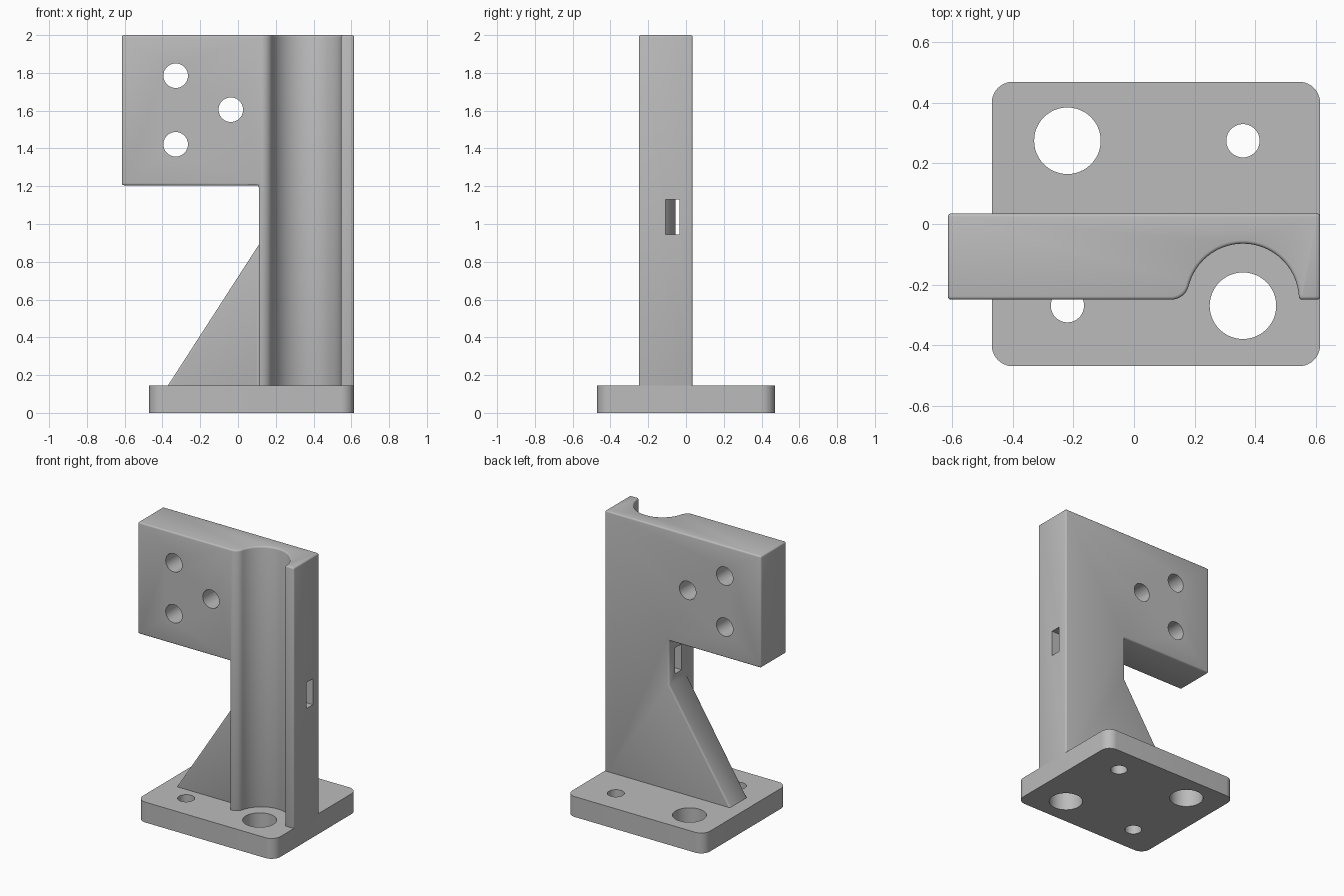
import bpy, bmesh
from math import sin, cos, pi, atan2, asin, sqrt
from mathutils import Vector

if "Cube" in bpy.data.objects:
    bpy.data.objects.remove(bpy.data.objects["Cube"], do_unlink=True)

grey = bpy.data.materials.new("plain_grey")
grey.use_nodes = True
COLOUR = (0.5, 0.5, 0.5, 1)
grey.diffuse_color = COLOUR
grey.node_tree.nodes["Principled BSDF"].inputs["Base Color"].default_value = COLOUR


def prism(name, points, lo, hi, axis="Z"):
    """Extrude an outline along Z (points are x, y) or along Y (points are x, z)."""
    place = (lambda p, d: (p[0], p[1], d)) if axis == "Z" else (lambda p, d: (p[0], d, p[1]))
    bm = bmesh.new()
    face = bm.faces.new([bm.verts.new(place(p, lo)) for p in points])
    top = bmesh.ops.extrude_face_region(bm, geom=[face])["geom"]
    shift = Vector(place((0, 0), hi - lo))
    bmesh.ops.translate(bm, vec=shift, verts=[v for v in top if isinstance(v, bmesh.types.BMVert)])
    bmesh.ops.recalc_face_normals(bm, faces=bm.faces)
    mesh = bpy.data.meshes.new(name)
    bm.to_mesh(mesh)
    bm.free()
    mesh.materials.append(grey)
    obj = bpy.data.objects.new(name, mesh)
    bpy.context.collection.objects.link(obj)
    return obj


def arc(cx, cy, r, start, end, steps):
    angles = [start + (end - start) * i / steps for i in range(steps + 1)]
    return [(cx + r * cos(a), cy + r * sin(a)) for a in angles]


def circle(cx, cy, r):
    return arc(cx, cy, r, 0, 2 * pi, 48)[:-1]


def apply(obj, modifier):
    with bpy.context.temp_override(object=obj, active_object=obj):
        bpy.ops.object.modifier_apply(modifier=modifier.name)


def cut(obj, cutter):
    mod = obj.modifiers.new("cut", "BOOLEAN")
    mod.operation, mod.solver, mod.object = "DIFFERENCE", "EXACT", cutter
    apply(obj, mod)
    bpy.data.objects.remove(cutter, do_unlink=True)


def smooth(obj):
    bpy.ops.object.select_all(action="DESELECT")
    obj.select_set(True)
    bpy.context.view_layer.objects.active = obj
    bpy.ops.object.shade_smooth_by_angle(angle=0.6)


# Base plate with rounded corners and four bolt holes
LEFT, RIGHT, HALF, THICK, CORNER = -0.47, 0.615, 0.47, 0.145, 0.07
outline = []
for i, (sx, sy) in enumerate([(1, 1), (-1, 1), (-1, -1), (1, -1)]):
    x = RIGHT - CORNER if sx > 0 else LEFT + CORNER
    outline += arc(x, sy * (HALF - CORNER), CORNER, i * pi / 2, (i + 1) * pi / 2, 10)
base = prism("base_plate", outline, 0, THICK)
for x, y, r in [(-0.22, 0.275, 0.11), (0.36, 0.275, 0.055),
                (-0.22, -0.27, 0.055), (0.36, -0.27, 0.11)]:
    cut(base, prism("bolt_cutter", circle(x, y, r), -0.1, 0.3))
smooth(base)

# Upright: column, overhanging arm and sloped brace in one outline
FRONT, BACK, SIDE = -0.25, 0.035, 0.11
upright = prism("upright", [(-0.4, 0.1), (RIGHT, 0.1), (RIGHT, 2), (-RIGHT, 2),
                            (-RIGHT, 1.205), (SIDE, 1.205), (SIDE, 0.89)], FRONT, BACK, "Y")

# Thin the brace so it sits behind the column front
cut(upright, prism("brace_cutter", [(-0.6, 0), (SIDE, 0), (SIDE, 1), (-0.6, 1)], -0.4, -0.16, "Y"))

# Half-round groove with a rounded left shoulder
GX, GR, FILLET = 0.36, 0.185, 0.06
shoulder = GX - sqrt((GR + FILLET) ** 2 - FILLET ** 2)
lean = asin(FILLET / (GR + FILLET))
groove = arc(shoulder, FRONT + FILLET, FILLET, -pi / 2, -lean, 10)
groove += arc(GX, FRONT, GR, pi - lean, 0, 36)[1:]
groove += [(GX + GR, -0.5), (shoulder, -0.5)]
cut(upright, prism("groove_cutter", groove, 0, 2.2))

# Soften the outer edges
bevel = upright.modifiers.new("soft_edges", "BEVEL")
bevel.width, bevel.segments = 0.011, 3
bevel.limit_method, bevel.angle_limit = "ANGLE", 0.9
bevel.use_clamp_overlap = False
apply(upright, bevel)

# Strap slot passing behind the groove
S_FRONT, S_BACK, HUMP = -0.108, -0.034, 0.195
dip = asin((S_FRONT - FRONT) / HUMP)
slot = [(0, S_FRONT)] + arc(GX, FRONT, HUMP, pi - dip, dip, 20)
slot += [(0.8, S_FRONT), (0.8, S_BACK), (0, S_BACK)]
cut(upright, prism("slot_cutter", slot, 0.945, 1.13))

# Three mounting holes through the arm
for x, z in [(-0.33, 1.785), (-0.33, 1.422), (-0.038, 1.605)]:
    cut(upright, prism("mount_cutter", circle(x, z, 0.065), -0.5, 0.3, "Y"))
smooth(upright)
